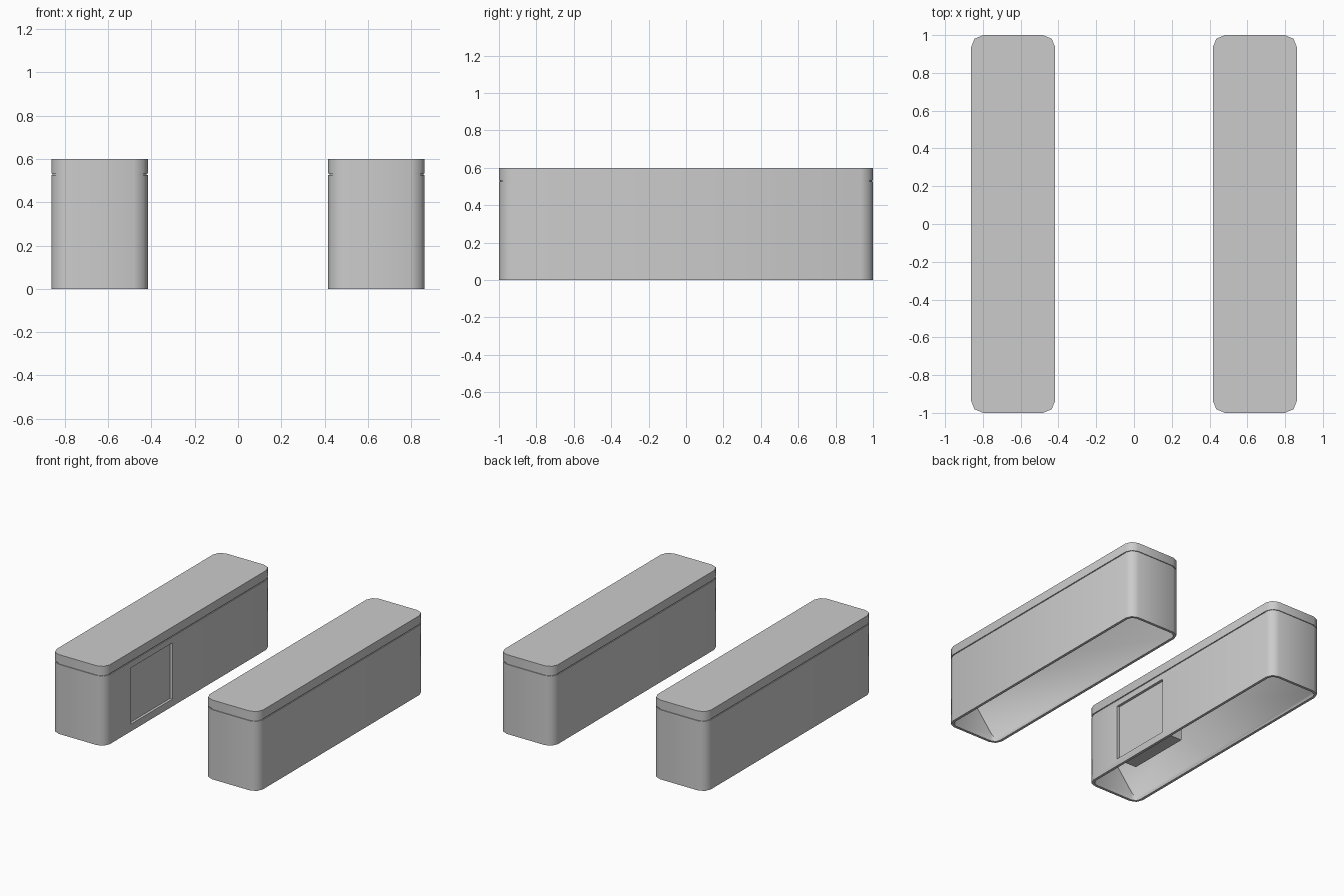
import bpy, bmesh, math

cube = bpy.data.objects.get("Cube")
if cube:
    bpy.data.objects.remove(cube, do_unlink=True)

CENTRE_X = 0.64
HALF_X, HALF_Y, RADIUS = 0.223, 1.0, 0.065
HEIGHT, WALL = 0.6, 0.02
SEAM_LOW, SEAM_HIGH, SEAM_DEPTH = 0.526, 0.533, 0.006

grey = bpy.data.materials.new("plain grey")
grey.use_nodes = True
COLOUR = (0.6, 0.6, 0.6, 1)
grey.diffuse_color = COLOUR
grey.node_tree.nodes["Principled BSDF"].inputs["Base Color"].default_value = COLOUR


def outline(inset):
    """Rounded rectangle with two segments per corner."""
    r = RADIUS - inset
    points = []
    for corner, (sx, sy) in enumerate([(1, 1), (-1, 1), (-1, -1), (1, -1)]):
        for step in range(3):
            a = math.radians(90 * corner + 45 * step)
            points.append((sx * (HALF_X - RADIUS) + r * math.cos(a),
                           sy * (HALF_Y - RADIUS) + r * math.sin(a)))
    return points


def finish(bm, name, x):
    bmesh.ops.recalc_face_normals(bm, faces=bm.faces)
    mesh = bpy.data.meshes.new(name)
    bm.to_mesh(mesh)
    bm.free()
    mesh.materials.append(grey)
    obj = bpy.data.objects.new(name, mesh)
    obj.location.x = x
    bpy.context.collection.objects.link(obj)
    return obj


def make_box(name, x, low, high):
    bm = bmesh.new()
    bmesh.ops.create_cube(bm, size=1)
    for v in bm.verts:
        v.co = [l + (c + 0.5) * (h - l) for c, l, h in zip(v.co, low, high)]
    return finish(bm, name, x)


def make_bin(name, x):
    """Thin-walled case: sloped inner lining, rim, outside, seam and lid."""
    bm = bmesh.new()
    inner_half = HALF_X - WALL

    def lining(px):
        return 0.004 + (SEAM_LOW - 0.01) * (px + inner_half) / (2 * inner_half)

    def flat(z):
        return lambda px: z

    rings = [(WALL, lining), (WALL, flat(0)), (0, flat(0)),
             (0, flat(SEAM_LOW)), (SEAM_DEPTH, flat(SEAM_LOW)),
             (SEAM_DEPTH, flat(SEAM_HIGH)), (0, flat(SEAM_HIGH)),
             (0, flat(HEIGHT))]
    loops = [[bm.verts.new((px, py, z(px))) for px, py in outline(inset)]
             for inset, z in rings]
    for a, b in zip(loops, loops[1:]):
        for i in range(len(a)):
            j = (i + 1) % len(a)
            bm.faces.new((a[i], a[j], b[j], b[i]))
    bm.faces.new(loops[0])
    bm.faces.new(loops[-1])
    return finish(bm, name, x)


def smooth(obj):
    obj.data.shade_smooth()
    obj.data.set_sharp_from_angle(angle=math.radians(50))


left_bin = make_bin("left_bin", CENTRE_X)
right_bin = make_bin("right_bin", -CENTRE_X)

# Hatch opening in the inner side of the right bin
Y0, Y1, Z0, Z1 = -0.68, -0.19, 0.055, 0.48
BACK = HALF_X - 0.17
cutter = make_box("hatch_cutter", -CENTRE_X, (BACK, Y0, Z0), (HALF_X + 0.1, Y1, Z1))
cutter.hide_render = True
cut = right_bin.modifiers.new("hatch", "BOOLEAN")
cut.operation = "DIFFERENCE"
cut.solver = "EXACT"
cut.object = cutter
bpy.context.view_layer.update()
graph = bpy.context.evaluated_depsgraph_get()
result = bpy.data.meshes.new_from_object(right_bin.evaluated_get(graph))
right_bin.modifiers.clear()
right_bin.data = result
bpy.data.objects.remove(cutter, do_unlink=True)

# Compartment behind the opening, its front set back as a panel
E = 0.002
make_box("hatch_compartment", -CENTRE_X, (BACK - E, Y0 - E, Z0 - E),
         (HALF_X - WALL, Y1 + E, Z1 + E))

for obj in (left_bin, right_bin):
    smooth(obj)
